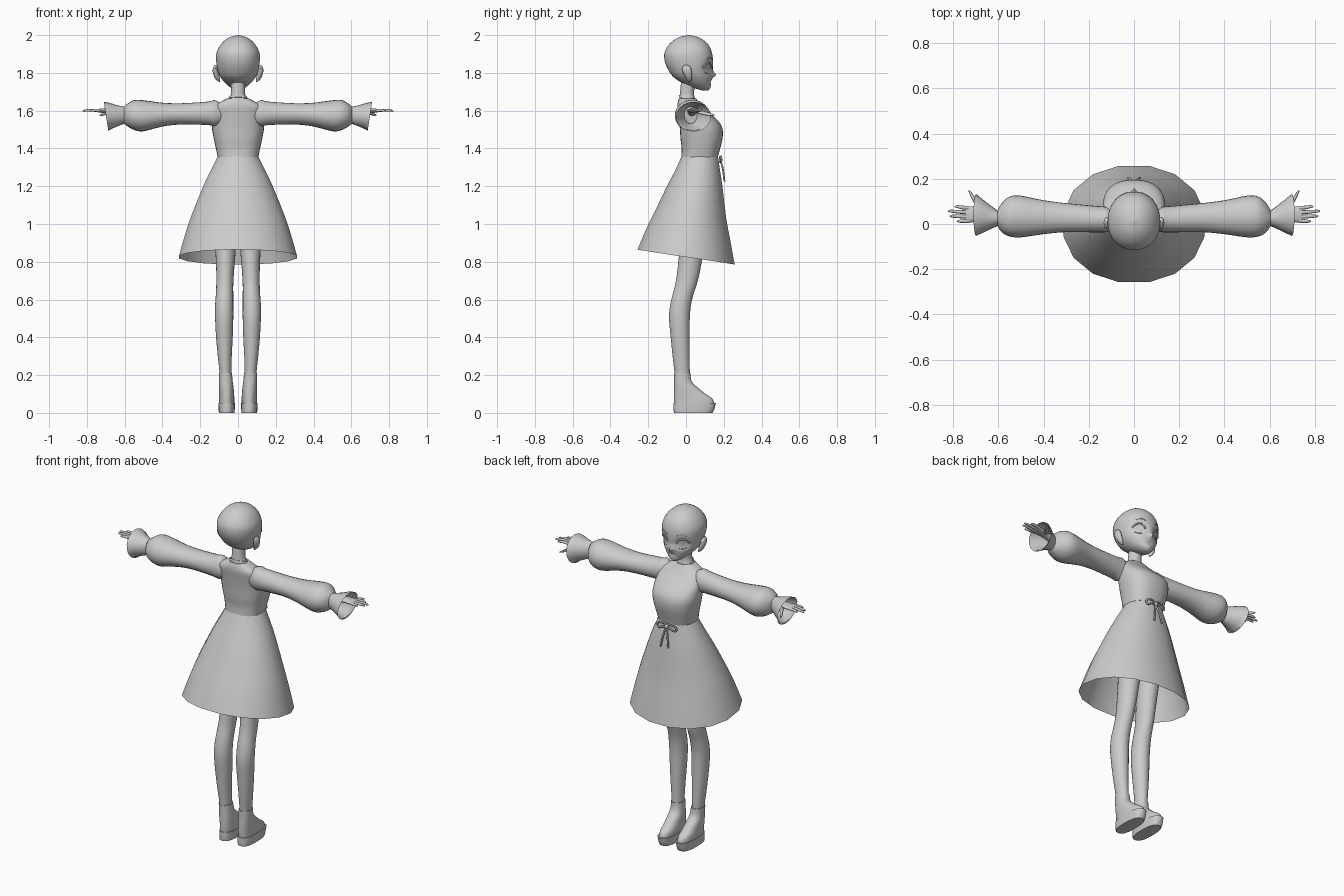
import bpy, math
from mathutils import Vector
from mathutils.bvhtree import BVHTree


def link(name, verts, faces, mirror=False):
    me = bpy.data.meshes.new(name)
    me.from_pydata(verts, [], faces)
    ob = bpy.data.objects.new(name, me)
    bpy.context.collection.objects.link(ob)
    if mirror:
        ob.modifiers.new("mirror", 'MIRROR').use_mirror_merge = False
    return ob


def catmull(keys, steps):
    out = []
    for i in range(len(keys) - 1):
        a, b, c, d = (keys[max(0, min(len(keys) - 1, i + k))] for k in (-1, 0, 1, 2))
        for s in range(steps):
            t = s / steps
            out.append([0.5 * (2 * q + (r - p) * t + (2 * p - 5 * q + 4 * r - w) * t * t
                               + (3 * q - p - 3 * r + w) * t ** 3)
                        for p, q, r, w in zip(a, b, c, d)])
    return out + [list(keys[-1])]


# ring = (position on axis, centre u, centre v, radius u, radius v[, tilt])
def loft(name, rings, axis='z', n=24, steps=3, power=2.0, caps=True, mirror=False, phase=0.0):
    verts, faces = [], []
    rings = catmull(rings, steps)
    for r in rings:
        for i in range(n):
            a = 2 * math.pi * (i + phase) / n
            ca, sa = math.cos(a), math.sin(a)
            u = r[1] + r[3] * math.copysign(abs(ca) ** (2 / power), ca)
            v = r[2] + r[4] * math.copysign(abs(sa) ** (2 / power), sa)
            p = r[0] + (r[5] * sa if len(r) > 5 else 0)
            verts.append((u, v, p) if axis == 'z' else (p, u, v))
    for k in range(len(rings) - 1):
        for i in range(n):
            j = (i + 1) % n
            faces.append((k * n + i, k * n + j, k * n + n + j, k * n + n + i))
    if caps:
        faces.append(tuple(range(n))[::-1])
        faces.append(tuple(range(len(verts) - n, len(verts))))
    return link(name, verts, faces, mirror)


def tube(name, pts, r, cyclic=False):
    cu = bpy.data.curves.new(name, 'CURVE')
    cu.dimensions = '3D'
    cu.bevel_depth, cu.bevel_resolution, cu.resolution_u = r, 1, 6
    cu.use_fill_caps = True
    sp = cu.splines.new('BEZIER')
    sp.bezier_points.add(len(pts) - 1)
    for b, p in zip(sp.bezier_points, pts):
        b.co = p
        b.handle_left_type = b.handle_right_type = 'AUTO'
    sp.use_cyclic_u = cyclic
    ob = bpy.data.objects.new(name, cu)
    bpy.context.collection.objects.link(ob)
    return ob


# head: horizontal rings from chin to crown, then eye sockets and nose
head = loft("head", [
    (1.708, 0, .100, .012, .018), (1.72, 0, .085, .035, .044), (1.74, 0, .062, .062, .070),
    (1.77, 0, .040, .088, .097), (1.80, 0, .028, .103, .112), (1.85, 0, .017, .114, .126),
    (1.90, 0, .012, .115, .127), (1.94, 0, .013, .098, .111), (1.97, 0, .014, .073, .083),
    (1.99, 0, .014, .042, .048), (2.0, 0, .014, .004, .004)], n=48, steps=4, power=2.1)
for v in head.data.vertices:
    x, y, z = v.co
    if y > 0.04:
        e = ((abs(x) - .058) / .034) ** 2 + ((z - 1.825) / .032) ** 2
        v.co.y -= .014 * math.exp(-e * e)
        v.co.y += .020 * math.exp(-(x / .012) ** 2 - ((z - 1.79) / .014) ** 2)
        v.co.y -= .006 * math.exp(-(x / .02) ** 2 - ((z - 1.752) / .006) ** 2)
tree = BVHTree.FromPolygons([v.co.copy() for v in head.data.vertices],
                            [tuple(p.vertices) for p in head.data.polygons])


def on_face(x, z, lift):
    hit = tree.ray_cast(Vector((x, .5, z)), Vector((0, -1, 0)))[0]
    return (x, (hit.y if hit else .08) + lift, z)


# eyes: iris discs, lashes and brows laid over the face
ring = [(math.cos(a), math.sin(a)) for a in [k * math.pi / 10 for k in range(20)]]
link("iris", [on_face(.057, 1.824, .004)] + [on_face(.057 + .015 * c, 1.824 + .022 * s, .004) for c, s in ring],
     [(0, 1 + k, 1 + (k + 1) % 20) for k in range(20)], True)
for s in (1, -1):
    tube("upper_lash", [on_face(s * x, z, .003) for x, z in
                        ((.030, 1.826), (.042, 1.846), (.06, 1.854), (.078, 1.846), (.090, 1.828))], .004)
    tube("lower_lash", [on_face(s * x, z, .002) for x, z in
                        ((.042, 1.799), (.06, 1.795), (.078, 1.803))], .002)
    tube("brow", [on_face(s * x, z, .001) for x, z in
                  ((.030, 1.872), (.055, 1.882), (.082, 1.872))], .002)

# ears
loft("ear", [(1.752, .098, .018, .004, .006), (1.77, .108, .015, .013, .016),
             (1.80, .118, .008, .015, .024), (1.825, .121, .003, .012, .024),
             (1.842, .120, .000, .004, .010)], n=14, mirror=True)

# bodice with shoulders, then neck and neck band
loft("bodice", [
    (1.355, 0, .072, .108, .097), (1.40, 0, .079, .117, .102), (1.45, 0, .082, .128, .111),
    (1.50, 0, .081, .137, .113), (1.54, 0, .070, .138, .106), (1.58, 0, .047, .138, .087),
    (1.62, 0, .022, .130, .067), (1.645, 0, .012, .095, .055), (1.665, 0, .008, .056, .045)],
    n=32, power=2.4)
loft("neck", [(1.64, 0, .008, .062, .047), (1.67, 0, .006, .044, .040),
              (1.70, 0, .006, .037, .037), (1.78, 0, .014, .037, .038)])
loft("neck_band", [(1.66, 0, .008, .054, .046, -.012), (1.672, 0, .008, .048, .044, -.012)], steps=1)

# puffed sleeves and open flared cuffs
loft("sleeve", [
    (.09, .02, 1.585, .045, .055), (.125, .02, 1.587, .056, .069), (.16, .021, 1.586, .058, .062),
    (.30, .028, 1.583, .064, .056), (.40, .030, 1.579, .075, .063), (.50, .033, 1.573, .092, .082),
    (.55, .033, 1.577, .088, .079), (.585, .028, 1.577, .064, .060), (.605, .025, 1.576, .032, .044)],
    axis='x', mirror=True)
loft("cuff", [(.60, .025, 1.576, .032, .044), (.65, .032, 1.572, .062, .060),
              (.698, .040, 1.568, .093, .079, .012)], axis='x', n=20, caps=False, mirror=True)

# forearm, palm, fingers and thumb
loft("hand", [(.58, .03, 1.59, .024, .022), (.65, .034, 1.596, .021, .017),
              (.69, .042, 1.60, .032, .014), (.735, .042, 1.60, .036, .010),
              (.745, .042, 1.60, .033, .007)], axis='x', n=16, mirror=True)
for nm, y0, x1, y1 in (("index", .070, .793, .077), ("middle", .051, .823, .057),
                       ("ring", .032, .815, .035), ("little", .014, .783, .012)):
    loft(nm + "_finger", [(.73, y0, 1.60, .009, .008), ((.73 + x1) / 2, (y0 + y1) / 2, 1.602, .008, .0075),
                          (x1 - .01, y1, 1.60, .006, .006), (x1, y1, 1.599, .002, .002)],
         axis='x', n=10, mirror=True)
loft("thumb", [(.67, .060, 1.596, .018, .010), (.695, .090, 1.588, .017, .009),
               (.718, .125, 1.580, .014, .008), (.732, .148, 1.577, .004, .003)],
     axis='x', n=10, mirror=True)

# skirt: open faceted bell, lower hem at the front
loft("skirt", [
    (1.36, 0, .073, .108, .098, 0), (1.28, 0, .061, .149, .122, 0), (1.20, 0, .047, .187, .149, -.004),
    (1.05, 0, .024, .248, .192, -.018), (.95, 0, .012, .282, .225, -.028),
    (.825, 0, 0, .318, .262, -.04)], n=16, steps=2, power=2.1, caps=False, phase=.5)

# waist bow with two loops and two tails
for s in (1, -1):
    tube("bow_loop", [(0, .178, 1.345), (s * .030, .186, 1.358), (s * .062, .180, 1.345),
                      (s * .058, .180, 1.328), (s * .028, .188, 1.337)], .005, True)
    tube("bow_tail", [(0, .180, 1.343), (s * .012, .193, 1.30), (s * .026, .204, 1.225)], .005)
loft("bow_knot", [(1.328, 0, .182, .006, .006), (1.342, 0, .184, .011, .011),
                  (1.356, 0, .182, .006, .006)], n=10)

# legs
loft("leg", [
    (.10, .064, -.02, .032, .038), (.20, .066, -.02, .031, .040), (.30, .070, -.026, .037, .045),
    (.40, .072, -.031, .044, .050), (.50, .073, -.035, .048, .055), (.57, .073, -.029, .048, .055),
    (.63, .071, -.015, .046, .055), (.68, .070, .000, .045, .057), (.75, .068, .014, .047, .060),
    (.85, .066, .028, .053, .064), (1.0, .065, .048, .060, .072), (1.2, .062, .055, .058, .075)],
    mirror=True)

# platform shoes: sole and upper
loft("shoe_sole", [(0, .060, .038, .041, .102), (.02, .060, .042, .043, .108), (.052, .060, .046, .044, .112)],
     n=28, steps=2, power=2.6, mirror=True)
loft("shoe_upper", [
    (.045, .060, .044, .041, .106), (.075, .060, .038, .041, .102), (.10, .061, .020, .040, .084),
    (.13, .062, .002, .039, .066), (.165, .064, -.016, .036, .047), (.21, .066, -.02, .034, .043)],
    n=28, power=2.3, mirror=True)

# smooth shading with crisp edges
for ob in bpy.context.scene.objects:
    ob.select_set(ob.type == 'MESH')
bpy.context.view_layer.objects.active = head
bpy.ops.object.shade_smooth_by_angle(angle=math.radians(40))
